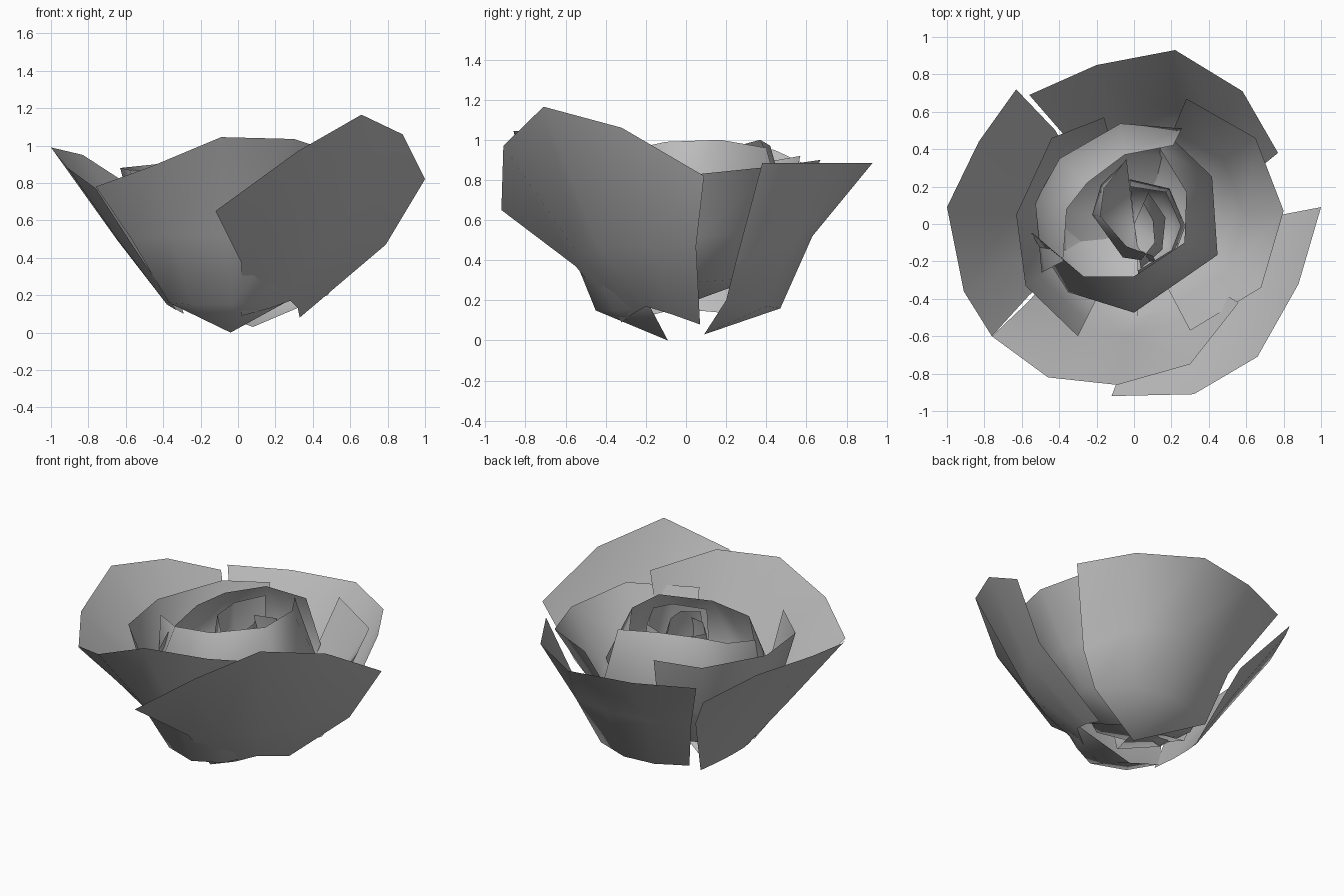
import bpy, bmesh, math

default = bpy.data.objects.get("Cube")
if default:
    bpy.data.objects.remove(default, do_unlink=True)

grey = bpy.data.materials.new("petal_grey")
grey.use_nodes = True
COLOUR = (0.5, 0.5, 0.5, 1)
grey.diffuse_color = COLOUR
grey.node_tree.nodes["Principled BSDF"].inputs["Base Color"].default_value = COLOUR

# Each row of a petal: share of the rim radius, added radius, share of the rim height
LEFT_CUP_ROWS = [(.54, 0, .35), (.74, 0, .62), (1, 0, 1)]
RIGHT_CUP_ROWS = [(.66, 0, .34), (.86, 0, .62), (1, 0, 1)]
FRONT_BUD_ROWS = [(.3, .27, .33), (.3, .39, .66), (1, 0, 1)]
BACK_BUD_ROWS = [(.3, .27, .33), (.3, .43, .66), (1, 0, 1)]
HEART_ROWS = [(.6, .06, .45), (.7, .1, .75), (1, 0, 1)]


def rings(rim, rows):
    """Scale the rim about the flower axis to get the lower rows."""
    result = []
    for scale, extra, height in rows:
        ring = []
        for x, y, z in rim:
            angle = math.atan2(y, x)
            radius = math.hypot(x, y) * scale + extra
            ring.append((radius * math.cos(angle), radius * math.sin(angle), z * height))
        result.append(ring)
    return result


def petal(name, rows, apex=None, thickness=0):
    """Skin the rows, lowest first and counter-clockwise, with an optional base point."""
    bm = bmesh.new()
    grid = [[bm.verts.new(point) for point in row] for row in rows]
    for low, high in zip(grid, grid[1:]):
        for i in range(len(low) - 1):
            bm.faces.new((low[i], low[i + 1], high[i + 1], high[i]))
    if apex:
        tip = bm.verts.new(apex)
        for a, b in zip(grid[0], grid[0][1:]):
            bm.faces.new((tip, b, a))
    if thickness:
        bmesh.ops.solidify(bm, geom=bm.faces[:], thickness=thickness)
    mesh = bpy.data.meshes.new(name)
    bm.to_mesh(mesh)
    bm.free()
    mesh.materials.append(grey)
    obj = bpy.data.objects.new(name, mesh)
    bpy.context.collection.objects.link(obj)
    bpy.ops.object.select_all(action='DESELECT')
    obj.select_set(True)
    bpy.context.view_layer.objects.active = obj
    bpy.ops.object.shade_smooth_by_angle(angle=math.radians(60))


# Wide open outer petals: foot, belly and rim
petal("back_petal", [
    [(.48, .2, .2), (.35, .4, .17), (.13, .47, .16), (-.08, .45, .16), (-.27, .35, .16)],
    [(.61, .25, .4), (.45, .52, .48), (.16, .63, .52), (-.14, .6, .52), (-.36, .46, .5)],
    [(.77, .38, .885), (.58, .71, .885), (.22, .93, .885), (-.2, .85, .885),
     (-.56, .69, .885)]], apex=(.08, .09, .03))
petal("right_petal", [
    [(-.29, .26, .1), (-.36, .16, .14), (-.38, .05, .15), (-.38, -.08, .15),
     (-.33, -.2, .12)],
    [(-.42, .5, .54), (-.56, .3, .52), (-.65, .06, .5), (-.63, -.18, .48),
     (-.56, -.38, .46)],
    [(-.63, .72, .82), (-.83, .44, .95), (-1, .09, .99), (-.91, -.36, .88),
     (-.76, -.6, .77)]])
petal("front_petal", [
    [(-.37, -.2, .16), (-.25, -.37, .15), (-.03, -.45, .15), (.15, -.36, .15),
     (.27, -.18, .17)],
    [(-.57, -.42, .5), (-.36, -.55, .52), (-.05, -.6, .52), (.25, -.52, .52),
     (.42, -.34, .5)],
    [(-.76, -.6, .78), (-.46, -.82, .89), (-.09, -.86, 1.045), (.3, -.75, 1.035),
     (.56, -.42, .95)]], apex=(-.04, -.09, 0))
petal("left_petal", [
    [(.02, -.32, .09), (.17, -.27, .13), (.28, -.2, .17), (.32, -.07, .13),
     (.33, .07, .08)],
    [(.02, -.55, .37), (.25, -.54, .43), (.48, -.44, .47), (.67, -.2, .48),
     (.79, .05, .47)],
    [(-.12, -.92, .65), (.32, -.91, .97), (.66, -.71, 1.165), (.88, -.32, 1.06),
     (1, .09, .82)]])

# Thin double-walled cup petals
petal("left_cup_petal", rings(
    [(.3, -.57, .85), (.68, -.34, .87), (.8, .07, .83),
     (.65, .46, .87), (.28, .67, .9)], LEFT_CUP_ROWS), (.02, .02, .19), .012)
petal("right_cup_petal", rings(
    [(-.16, .57, .92), (-.44, .46, .9), (-.63, .05, .88),
     (-.58, -.33, .87), (-.3, -.6, .85)], RIGHT_CUP_ROWS), (-.02, 0, .19), .012)

# Bud petals that bulge, then close inward at the rim
petal("front_bud_petal", rings(
    [(-.54, -.05, .84), (-.27, -.28, .92), (0, -.28, .95),
     (.27, -.1, .99), (.28, .17, 1), (.14, .4, .96)], FRONT_BUD_ROWS), (0, 0, .2))
petal("back_bud_petal", rings(
    [(.21, .42, .97), (-.05, .37, 1), (-.25, .22, .96),
     (-.36, .08, .9), (-.38, -.2, .82)], BACK_BUD_ROWS), (0, 0, .22))

# Small petals curled around the heart
petal("right_heart_petal", rings(
    [(-.04, .35, .95), (-.16, .19, .93), (-.18, .04, .9),
     (-.04, -.12, .88), (.1, -.17, .86)], HEART_ROWS), (0, 0, .25))
petal("left_heart_petal", rings(
    [(.02, -.25, .9), (.2, -.14, .93), (.25, -.01, .94),
     (.17, .17, .92), (-.02, .2, .88)], HEART_ROWS), (0, 0, .25))
petal("centre_petal", rings(
    [(.03, -.2, .9), (.11, -.1, .92), (.1, .02, .92), (.05, .11, .9)],
    HEART_ROWS), (0, 0, .3))
